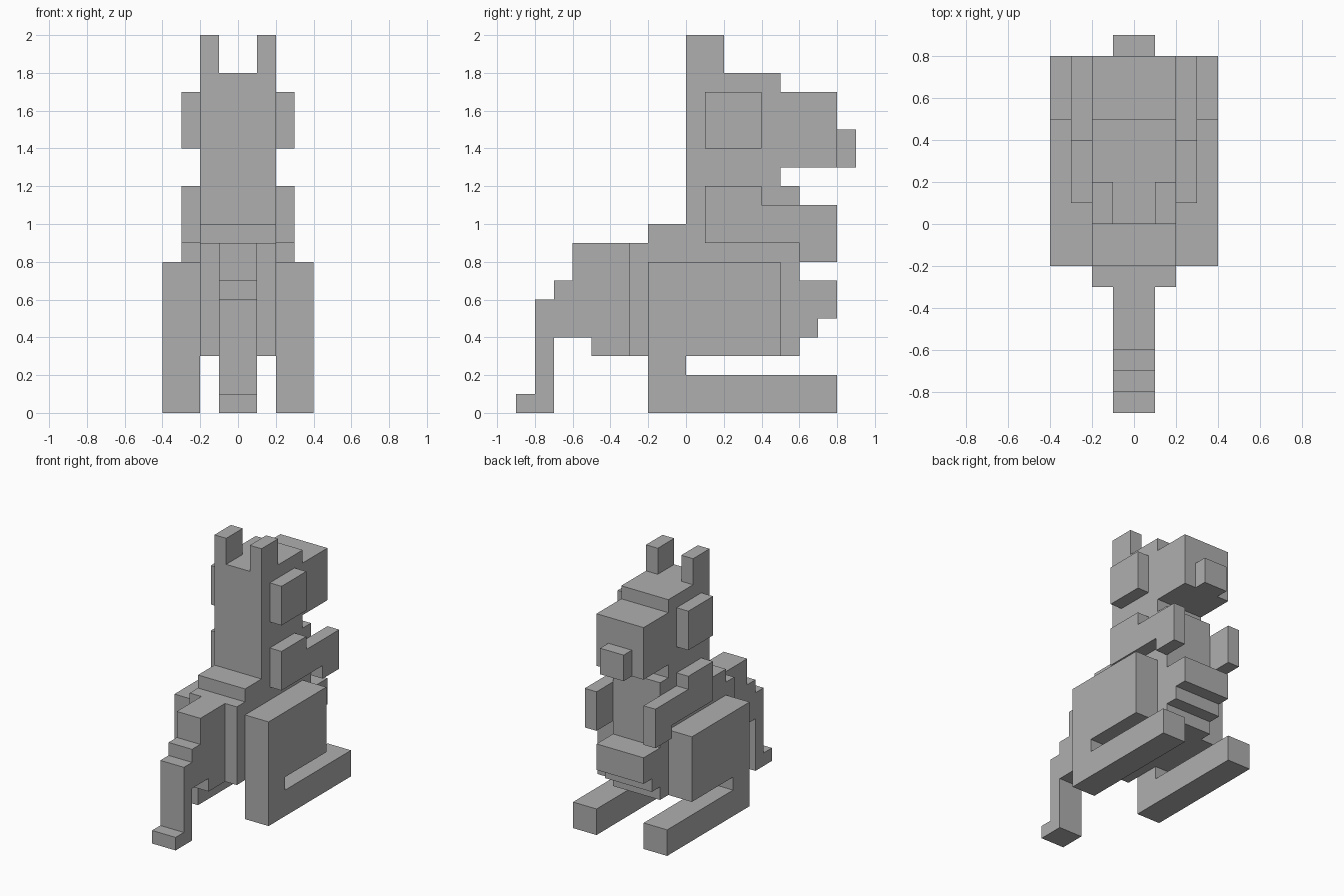
import bpy
import bmesh

cube = bpy.data.objects.get("Cube")
if cube:
    bpy.data.objects.remove(cube, do_unlink=True)

UNIT = 0.1  # edge length of one block

grey = bpy.data.materials.new("plain grey")
grey.use_nodes = True
colour = (0.43, 0.43, 0.43, 1)
grey.diffuse_color = colour
grey.node_tree.nodes["Principled BSDF"].inputs["Base Color"].default_value = colour


def slab(name, profile, x0, x1):
    """Extrude a (y, z) side profile from x0 to x1, all in block units."""
    bm = bmesh.new()
    verts = [bm.verts.new((x0 * UNIT, y * UNIT, z * UNIT)) for y, z in profile]
    face = bm.faces.new(verts)
    ext = bmesh.ops.extrude_face_region(bm, geom=[face])
    moved = [g for g in ext["geom"] if isinstance(g, bmesh.types.BMVert)]
    bmesh.ops.translate(bm, verts=moved, vec=((x1 - x0) * UNIT, 0, 0))
    bmesh.ops.recalc_face_normals(bm, faces=bm.faces)
    mesh = bpy.data.meshes.new(name)
    bm.to_mesh(mesh)
    bm.free()
    mesh.materials.append(grey)
    obj = bpy.data.objects.new(name, mesh)
    bpy.context.collection.objects.link(obj)
    return obj


def box(y0, y1, z0, z1):
    return [(y0, z0), (y1, z0), (y1, z1), (y0, z1)]


def pair(name, profile, x0, x1):
    """Make a left (+x) slab and its right mirror image."""
    slab("left_" + name, profile, x0, x1)
    slab("right_" + name, profile, -x1, -x0)


# Body, pouch, neck, head and snout share one stepped outline
slab("body_and_head", [
    (-3, 3), (6, 3), (6, 4), (7, 4), (7, 5), (8, 5), (8, 7), (6, 7),
    (6, 12), (5, 12), (5, 13), (8, 13), (8, 17), (5, 17), (5, 18),
    (0, 18), (0, 10), (-2, 10), (-2, 9), (-3, 9)], -2, 2)

# Stepped tail reaching the ground
slab("tail", [
    (-3, 3), (-3, 9), (-6, 9), (-6, 7), (-7, 7), (-7, 6), (-8, 6),
    (-8, 1), (-9, 1), (-9, 0), (-7, 0), (-7, 4), (-5, 4), (-5, 3)], -1, 1)

slab("nose", box(8, 9, 13, 15), -1, 1)

# Paired parts
pair("ear", box(0, 2, 18, 20), 1, 2)
pair("cheek", box(1, 4, 14, 17), 2, 3)
pair("arm", [(1, 9), (6, 9), (6, 8), (8, 8), (8, 11), (4, 11),
             (4, 12), (1, 12)], 2, 3)
pair("leg", [(-2, 0), (8, 0), (8, 2), (0, 2), (0, 3), (5, 3),
             (5, 8), (-2, 8)], 2, 4)
